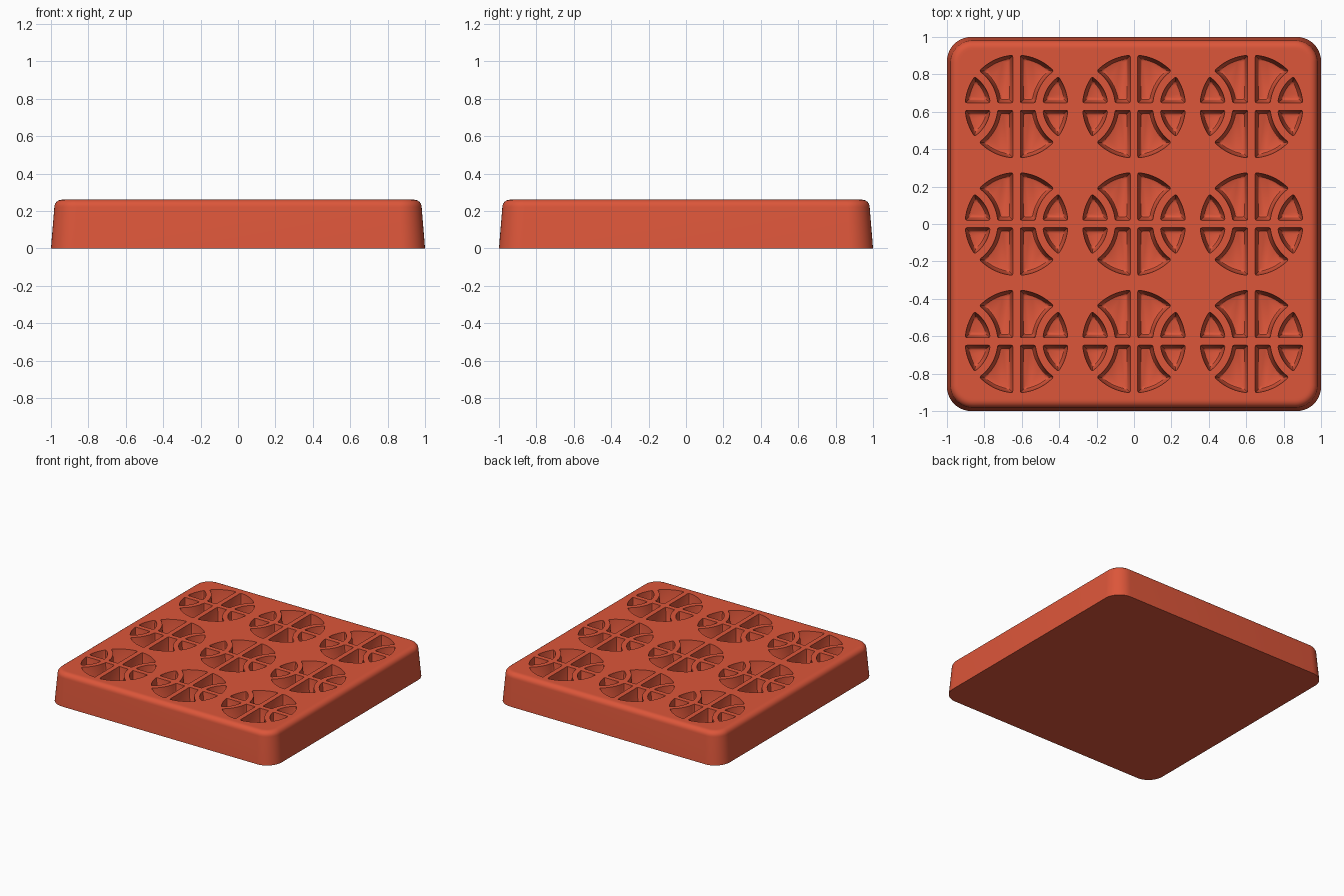
import bpy, bmesh, math
from mathutils import Vector

cube = bpy.data.objects.get("Cube")
if cube:
    bpy.data.objects.remove(cube, do_unlink=True)

HEIGHT, PITCH = 0.26, 0.628      # tray height, spacing of the round moulds
BALL_R, RIB = 0.275, 0.02        # mould radius, half width of the ribs
ARC_X, ARC_R = 0.332, 0.212      # centre and radius of the curved ribs
ROUND, STEPS = 0.008, 10         # plan rounding of pocket corners, arc steps

red = bpy.data.materials.new("brick_red")
red.use_nodes = True
colour = (0.72, 0.093, 0.042, 1)
red.diffuse_color = colour
red.node_tree.nodes["Principled BSDF"].inputs["Base Color"].default_value = colour


def make_object(name, bm):
    bmesh.ops.recalc_face_normals(bm, faces=bm.faces)
    mesh = bpy.data.meshes.new(name)
    bm.to_mesh(mesh)
    bm.free()
    mesh.materials.append(red)
    ob = bpy.data.objects.new(name, mesh)
    bpy.context.collection.objects.link(ob)
    return ob


def loft(bm, rings):
    """Skin a stack of equal-length rings and cap both ends."""
    rows = [[bm.verts.new(p) for p in ring] for ring in rings]
    for low, high in zip(rows, rows[1:]):
        for i in range(len(low)):
            j = (i + 1) % len(low)
            bm.faces.new((low[i], low[j], high[j], high[i]))
    bm.faces.new(rows[0][::-1])
    bm.faces.new(rows[-1])


def rounded_square(half, radius, z):
    pts = []
    for k in range(4):
        mid = Vector((half - radius, half - radius))
        for i in range(STEPS + 1):
            a = math.pi / 2 * i / STEPS
            x, y = mid + radius * Vector((math.cos(a), math.sin(a)))
            for _ in range(k):
                x, y = -y, x
            pts.append((x, y, z))
    return pts


def line(p, q, normal):
    return [(p, normal), (q, normal)]


def arc(centre, p, q, sign):
    """Points from p to q round a centre, with their outward normals."""
    a, b = p - centre, q - centre
    turn = math.atan2(a.x * b.y - a.y * b.x, a.dot(b))
    out = []
    for i in range(STEPS + 1):
        t = math.atan2(a.y, a.x) + turn * i / STEPS
        n = Vector((math.cos(t), math.sin(t)))
        out.append((centre + n * a.length, n * sign))
    return out


def outline(outer, inset):
    """Plan of one pocket in the +x +y quarter, shrunk by inset."""
    d = inset + ROUND
    hub, arc_mid = Vector((0, 0)), Vector((ARC_X, 0))
    e, r = RIB + d, BALL_R - d
    a = ARC_R - RIB - d if outer else ARC_R + RIB + d
    x = (r * r - a * a + ARC_X ** 2) / (2 * ARC_X)
    tip = Vector((x, math.sqrt(r * r - x * x)))
    arc_foot = Vector((ARC_X - math.sqrt(a * a - e * e), e))
    rim_foot = Vector((math.sqrt(r * r - e * e), e))
    down, left = Vector((0, -1)), Vector((-1, 0))
    if outer:
        sides = [line(arc_foot, rim_foot, down), arc(hub, rim_foot, tip, 1),
                 arc(arc_mid, tip, arc_foot, 1)]
    else:
        corner, top = Vector((e, e)), Vector((e, rim_foot.x))
        sides = [line(corner, arc_foot, down), arc(arc_mid, arc_foot, tip, -1),
                 arc(hub, tip, top, 1), line(top, corner, left)]
    pts = []
    for k, side in enumerate(sides):
        pts += [p + n * ROUND for p, n in side]
        p, n = side[-1]
        pts.append(p + (n + sides[(k + 1) % len(sides)][0][1]).normalized() * ROUND)
    return pts


# Tray body: drafted walls, rounded upper edge, flat base
body = bmesh.new()
rings = [rounded_square(1.0, 0.13, 0)]
for i in range(7):
    t = math.pi / 2 * i / 6
    inset = 0.04 * (1 - math.cos(t))
    rings.append(rounded_square(0.982 - inset, 0.12 - inset, HEIGHT - 0.04 + 0.04 * math.sin(t)))
rings.append(rounded_square(0.93, 0.07, HEIGHT))
loft(body, rings)
tray = make_object("mould_tray", body)

# Pocket cutters: eight tapered pockets in each of nine moulds
profile = [(0.025, 0.06), (0.018, 0.063), (0.014, 0.07), (0, HEIGHT), (0, HEIGHT + 0.04)]
cut = bmesh.new()
for outer in (True, False):
    plans = [(outline(outer, inset), z) for inset, z in profile]
    for col in (-1, 0, 1):
        for row in (-1, 0, 1):
            for sx in (-1, 1):
                for sy in (-1, 1):
                    loft(cut, [[(col * PITCH + sx * p.x, row * PITCH + sy * p.y, z) for p in plan]
                               for plan, z in plans])
cutter = make_object("pocket_cutter", cut)
cutter.hide_render = True

# Cut the pockets and finish the shading
mod = tray.modifiers.new("pockets", "BOOLEAN")
mod.operation, mod.solver, mod.object = "DIFFERENCE", "EXACT", cutter
bpy.ops.object.select_all(action="DESELECT")
bpy.context.view_layer.objects.active = tray
tray.select_set(True)
bpy.ops.object.modifier_apply(modifier=mod.name)
bpy.data.objects.remove(cutter, do_unlink=True)
bpy.ops.object.shade_smooth_by_angle(angle=math.radians(35))
